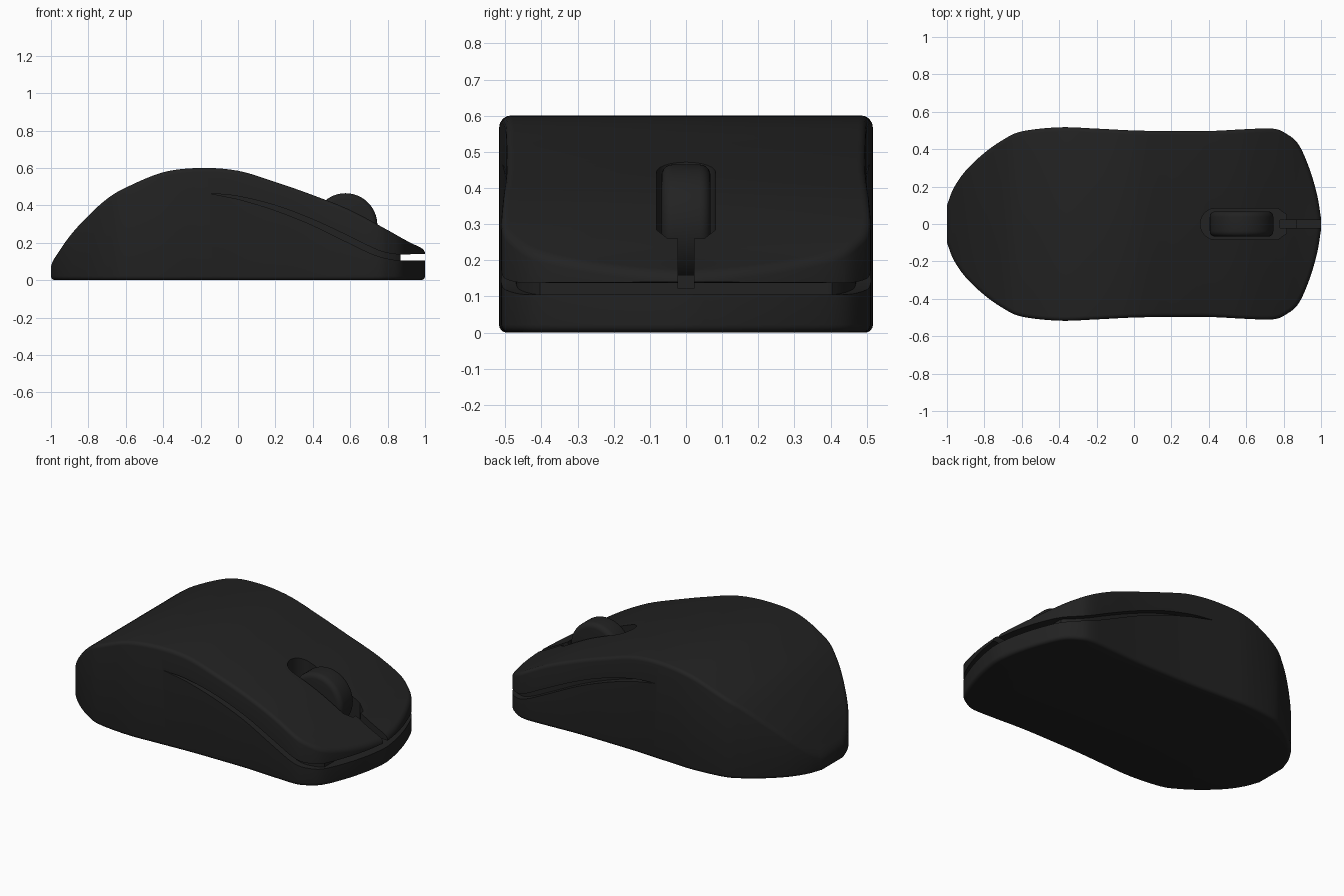
import bpy, bmesh, math
from mathutils import Vector

if "Cube" in bpy.data.objects:
    bpy.data.objects.remove(bpy.data.objects["Cube"])

black = bpy.data.materials.new("black_plastic")
black.diffuse_color = (0.016, 0.016, 0.016, 1)
black.use_nodes = True
black.node_tree.nodes["Principled BSDF"].inputs["Base Color"].default_value = black.diffuse_color


def spline(pts, n=6):
    """Catmull-Rom curve through 2D points."""
    p = [Vector(q) for q in pts]
    p = [2 * p[0] - p[1]] + p + [2 * p[-1] - p[-2]]
    out = []
    for a, b, c, d in zip(p, p[1:], p[2:], p[3:]):
        for k in range(n):
            t = k / n
            out.append(0.5 * (2 * b + (c - a) * t + (2 * a - 5 * b + 4 * c - d) * t * t
                              + (3 * b - a - 3 * c + d) * t ** 3))
    return out + [p[-2]]


def make_object(name, bm):
    bmesh.ops.recalc_face_normals(bm, faces=bm.faces)
    me = bpy.data.meshes.new(name)
    bm.to_mesh(me)
    bm.free()
    me.materials.append(black)
    ob = bpy.data.objects.new(name, me)
    bpy.context.collection.objects.link(ob)
    return ob


def prism(name, base, direction):
    """Extrude a closed polygon along a direction."""
    bm = bmesh.new()
    f = bm.faces.new([bm.verts.new(p) for p in base])
    r = bmesh.ops.extrude_face_region(bm, geom=[f])
    vs = [g for g in r["geom"] if isinstance(g, bmesh.types.BMVert)]
    bmesh.ops.translate(bm, verts=vs, vec=direction)
    return make_object(name, bm)


def cut(ob, cutter):
    bpy.context.view_layer.objects.active = ob
    m = ob.modifiers.new("cut", 'BOOLEAN')
    m.operation, m.solver, m.object = 'DIFFERENCE', 'EXACT', cutter
    bpy.ops.object.modifier_apply(modifier=m.name)
    bpy.data.objects.remove(cutter)


def smooth(ob, angle):
    bpy.ops.object.select_all(action='DESELECT')
    ob.select_set(True)
    bpy.context.view_layer.objects.active = ob
    bpy.ops.object.shade_smooth_by_angle(angle=math.radians(angle))


# Plan outline (one half, back to front) and side profile of the top
half = spline([(-1, .1), (-.965, .19), (-.9, .285), (-.8, .38), (-.7, .45), (-.6, .495),
               (-.4, .517), (-.2, .51), (0, .5), (.2, .497), (.4, .497), (.6, .507),
               (.74, .51), (.81, .485), (.88, .425), (.94, .29), (.98, .15), (1, .03)])
profile = spline([(-1, .09), (-.9, .235), (-.8, .345), (-.7, .435), (-.6, .495), (-.4, .577),
                  (-.2, .6), (0, .585), (.2, .525), (.4, .455), (.6, .375), (.8, .268),
                  (.9, .212), (1, .163)])


def top_z(x):
    for a, b in zip(profile, profile[1:]):
        if x <= b.x:
            return a.y + (b.y - a.y) * (x - a.x) / (b.x - a.x)
    return profile[-1].y


outline = half + [Vector((p.x, -p.y)) for p in reversed(half)]
N = len(outline)


def inset(d):
    res = []
    for i, p in enumerate(outline):
        t = (outline[(i + 1) % N] - outline[i - 1]).normalized()
        res.append(p + Vector((t.y, -t.x)) * d)
    return res


# Body: stacked outline loops with rounded rims, closed by strips across
bm = bmesh.new()
R, STEPS = .022, 4
arc = [math.pi / 2 * k / STEPS for k in range(STEPS + 1)]
layers = [(R * (1 - math.sin(a)), False, R * (1 - math.cos(a))) for a in arc]
layers += [(R * (1 - math.cos(a)), True, -R * (1 - math.sin(a))) for a in arc]
loops = []
for d, on_top, dz in layers:
    loops.append([bm.verts.new((p.x, p.y, (top_z(p.x) if on_top else 0) + dz)) for p in inset(d)])
for lo, hi in zip(loops, loops[1:]):
    for i in range(N):
        j = (i + 1) % N
        bm.faces.new((lo[i], lo[j], hi[j], hi[i]))
for ring in (loops[0], loops[-1]):
    for i in range(N // 2 - 1):
        bm.faces.new((ring[i], ring[i + 1], ring[N - 2 - i], ring[N - 1 - i]))
body = make_object("body", bm)

# Groove below the buttons: a side-profile slab with the inner core kept
upper = spline([(-.15, .464), (0, .449), (.2, .4), (.4, .325), (.6, .232), (.75, .16),
                (.85, .138), (.93, .139), (1.1, .14)], 4)
lower = spline([(1.1, .105), (.93, .105), (.84, .108), (.73, .135), (.58, .205), (.38, .302),
                (.18, .38), (0, .434)], 4)
groove = prism("groove_cutter", [(p.x, -.7, p.y) for p in upper + lower], (0, 1.4, 0))
core = prism("core_cutter", [(min(p.x, .87 + .0002 * i / N), p.y * .92, -.1)
                             for i, p in enumerate(outline)], (0, 0, 1))
cut(groove, core)
cut(body, groove)

# Wheel well with a rounded back and a funnel towards the front
well = [(.43 - .075 * math.sin(a), -.082 * math.cos(a)) for a in
        [math.pi * k / 12 for k in range(13)]]
well += [(.77, .082), (.815, .05), (.815, -.05), (.77, -.082)]
cut(body, prism("well_cutter", [(x, y, .16) for x, y in well], (0, 0, .6)))

# Slit between the two buttons
slit = [(.78, -.022), (1.1, -.022), (1.1, .022), (.78, .022)]
cut(body, prism("slit_cutter", [(x, y, .122) for x, y in slit], (0, 0, .5)))
smooth(body, 35)

# Scroll wheel
bpy.ops.mesh.primitive_cylinder_add(vertices=64, radius=.17, depth=.136,
                                    location=(.575, 0, .295), rotation=(math.pi / 2, 0, 0))
wheel = bpy.context.object
wheel.name = "scroll_wheel"
wheel.data.materials.append(black)
bev = wheel.modifiers.new("round", 'BEVEL')
bev.width, bev.segments = .03, 5
bpy.ops.object.modifier_apply(modifier="round")
smooth(wheel, 35)
